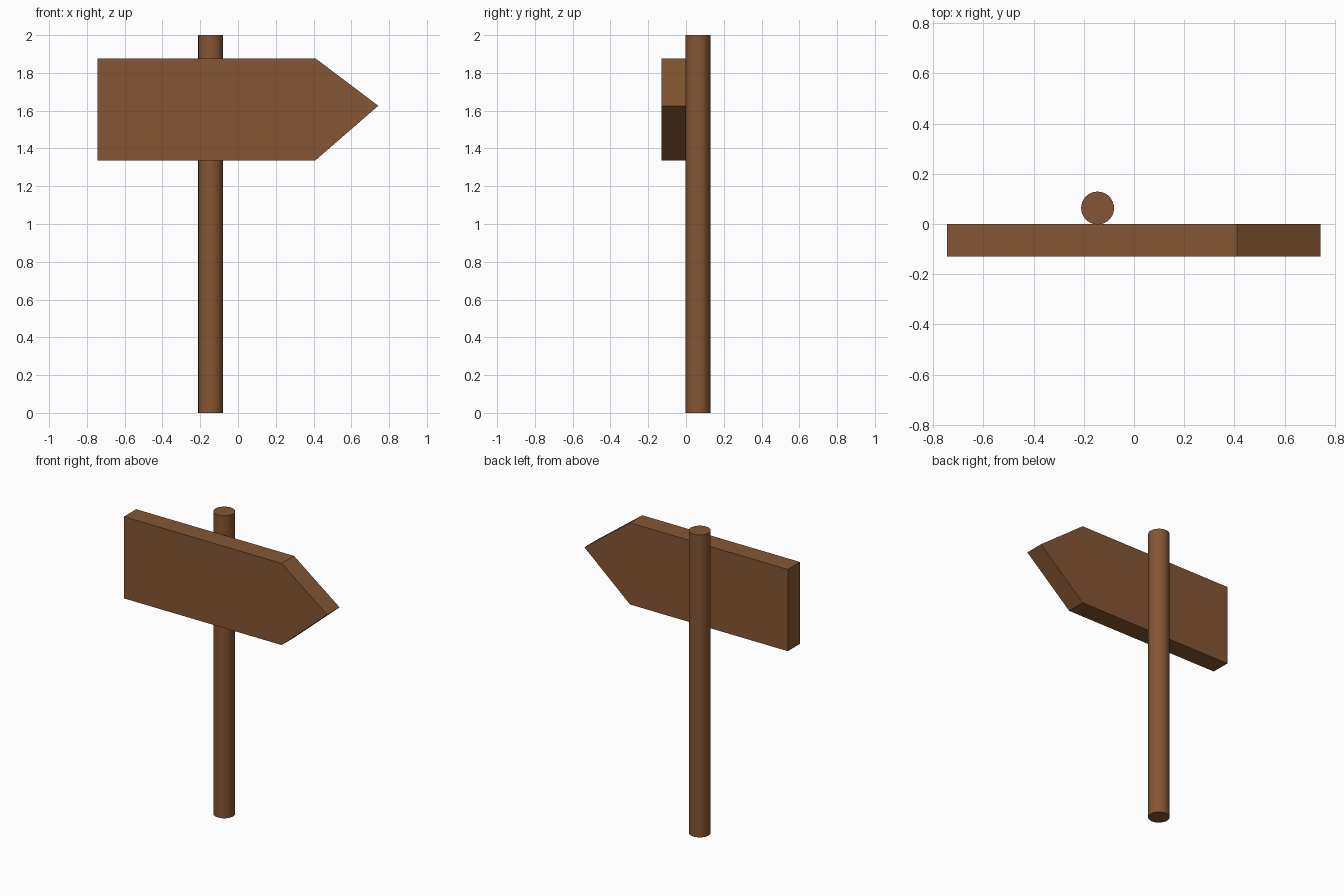
import bpy, bmesh, math

if "Cube" in bpy.data.objects:
    bpy.data.objects.remove(bpy.data.objects["Cube"])

wood = bpy.data.materials.new("brown wood")
wood.diffuse_color = (0.235, 0.093, 0.033, 1)
wood.use_nodes = True
wood.node_tree.nodes["Principled BSDF"].inputs["Base Color"].default_value = wood.diffuse_color

# Round post standing behind the board
bpy.ops.mesh.primitive_cylinder_add(vertices=32, radius=0.0655, depth=2,
                                    location=(-0.145, 0.0635, 1))
post = bpy.context.object
post.name = "post"
post.data.materials.append(wood)
bpy.ops.object.shade_smooth_by_angle(angle=math.radians(40))

# Arrow-shaped board: front profile (x, z) extruded backwards
profile = [(-0.745, 1.337), (0.41, 1.337), (0.743, 1.626), (0.41, 1.877), (-0.745, 1.877)]
bm = bmesh.new()
face = bm.faces.new([bm.verts.new((x, -0.129, z)) for x, z in profile])
ext = bmesh.ops.extrude_face_region(bm, geom=[face])
bmesh.ops.translate(bm, vec=(0, 0.129, 0),
                    verts=[g for g in ext["geom"] if isinstance(g, bmesh.types.BMVert)])
# keep exactly one front cap, then orient everything outwards
if not face.is_valid or not any(all(v.co.y < -0.1 for v in f.verts) for f in bm.faces):
    bm.faces.new([v for v in bm.verts if v.co.y < -0.1])
bmesh.ops.recalc_face_normals(bm, faces=bm.faces[:])
mesh = bpy.data.meshes.new("arrow_board")
bm.to_mesh(mesh)
bm.free()
board = bpy.data.objects.new("arrow_board", mesh)
bpy.context.collection.objects.link(board)
mesh.materials.append(wood)
